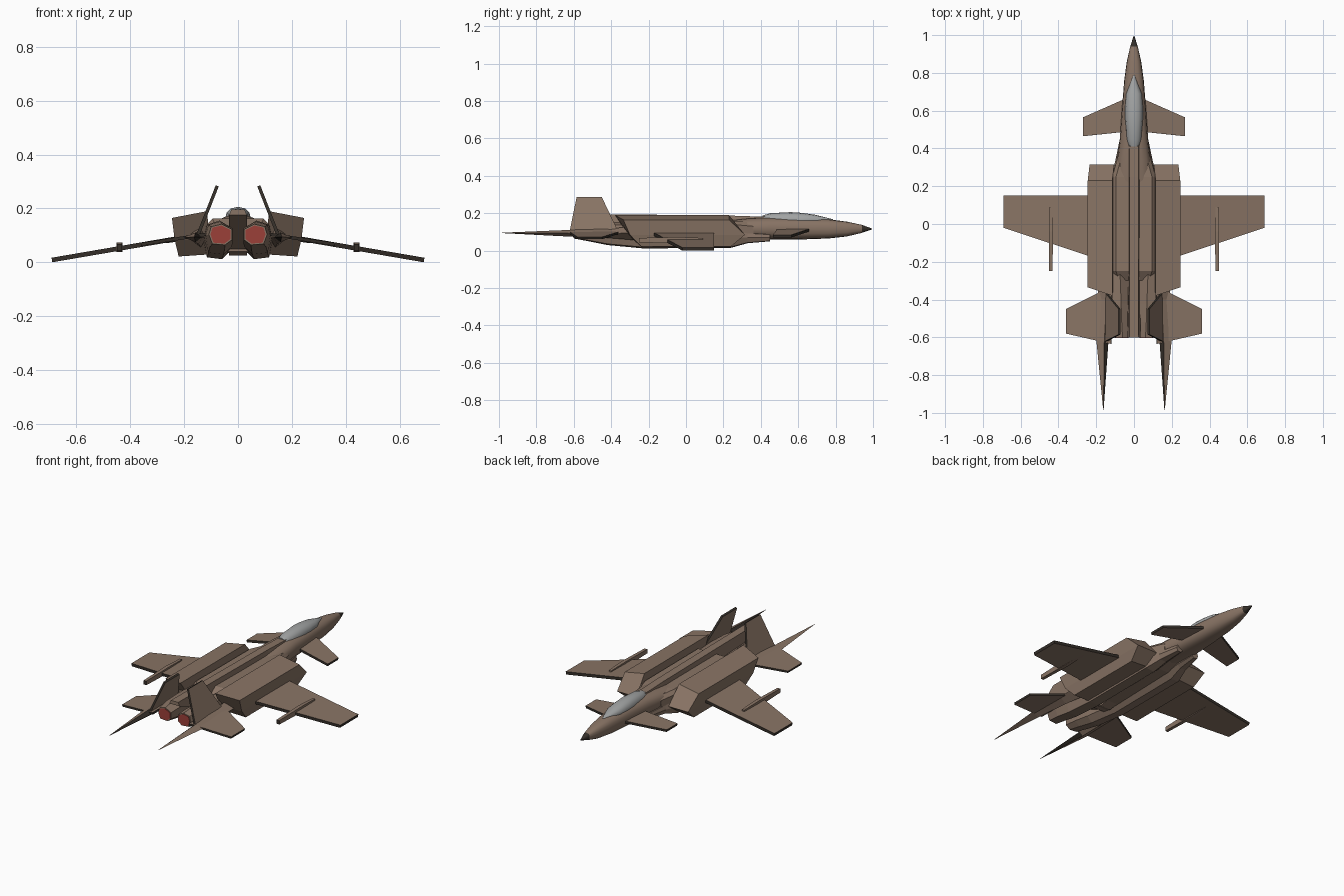
import bpy, bmesh, math
from mathutils import Vector

if "Cube" in bpy.data.objects:
    bpy.data.objects.remove(bpy.data.objects["Cube"])


def material(name, rgb):
    m = bpy.data.materials.new(name)
    m.diffuse_color = (*rgb, 1)
    m.use_nodes = True
    m.node_tree.nodes["Principled BSDF"].inputs["Base Color"].default_value = m.diffuse_color
    return m


BROWN = material("brown_paint", (0.25, 0.175, 0.13))
GLASS = material("grey_glass", (0.36, 0.37, 0.37))
RED = material("exhaust_red", (0.33, 0.05, 0.04))
DARK = material("dark_trim", (0.035, 0.028, 0.022))


def finish(name, bm, mats, smooth=False):
    bmesh.ops.recalc_face_normals(bm, faces=bm.faces)
    me = bpy.data.meshes.new(name)
    bm.to_mesh(me)
    bm.free()
    for m in mats:
        me.materials.append(m)
    ob = bpy.data.objects.new(name, me)
    bpy.context.collection.objects.link(ob)
    if smooth:
        bpy.ops.object.select_all(action='DESELECT')
        ob.select_set(True)
        bpy.context.view_layer.objects.active = ob
        bpy.ops.object.shade_smooth_by_angle(angle=math.radians(35))
    return ob


def loft(name, rings, mats=(BROWN, DARK), smooth=False, split=False, paint=None, rim=0):
    """Skin through rings of 3D points; split caps into two quads if asked."""
    bm = bmesh.new()
    vs = [[bm.verts.new(p) for p in r] for r in rings]
    n = len(rings[0])
    for a, b in zip(vs, vs[1:]):
        for i in range(n):
            f = bm.faces.new((a[i], a[(i + 1) % n], b[(i + 1) % n], b[i]))
            f.material_index = rim
    for r in (vs[0], vs[-1]):
        if split:
            bm.faces.new((r[0], r[1], r[2], r[5]))
            bm.faces.new((r[5], r[2], r[3], r[4]))
        else:
            bm.faces.new(r)
    if paint:
        for f in bm.faces:
            f.material_index = int(paint(f.calc_center_median()))
    return finish(name, bm, mats, smooth)


def flip(rings, s):
    return [[(x * s, y, z) for x, y, z in r] for r in rings]


def pair(name, rings, **kw):
    for s, side in ((1, "right"), (-1, "left")):
        loft(f"{side}_{name}", flip(rings, s), **kw)


def plate(name, outline, t):
    """Thin mirrored panel with dark edges, thickened along its normal."""
    p = [Vector(v) for v in outline]
    nrm = (p[1] - p[0]).cross(p[2] - p[0]).normalized() * t / 2
    pair(name, [[v + nrm for v in p], [v - nrm for v in p]], rim=1)


def oval(y, hw, zb, zt, n=16, k=0.8):
    ring = []
    for i in range(n):
        a = 2 * math.pi * i / n
        c, s = math.cos(a), math.sin(a)
        ring.append((hw * math.copysign(abs(c) ** k, c), y,
                     (zb + zt) / 2 + (zt - zb) / 2 * math.copysign(abs(s) ** k, s)))
    return ring


# Forward fuselage with dark nose tip
loft("nose_fuselage", [oval(*s) for s in (
    (0.995, 0.002, 0.114, 0.118), (0.94, 0.02, 0.095, 0.138),
    (0.86, 0.038, 0.076, 0.155), (0.76, 0.052, 0.065, 0.168),
    (0.62, 0.063, 0.06, 0.175), (0.45, 0.075, 0.06, 0.178),
    (0.34, 0.088, 0.06, 0.175), (0.2, 0.105, 0.05, 0.16))],
    smooth=True, paint=lambda c: c.y > 0.94)

# Canopy
loft("canopy", [oval(*s, 12, 0.9) for s in (
    (0.785, 0.005, 0.155, 0.168), (0.69, 0.041, 0.135, 0.192),
    (0.62, 0.047, 0.12, 0.202), (0.56, 0.048, 0.115, 0.206),
    (0.45, 0.041, 0.115, 0.2), (0.41, 0.03, 0.125, 0.188))],
    mats=(GLASS,), smooth=True)


# Central body between the nacelles
def box_ring(y, hw, zb, zt, c=0.02):
    return [(hw, y, zb + c), (hw, y, zt - c), (hw - c, y, zt), (c - hw, y, zt),
            (-hw, y, zt - c), (-hw, y, zb + c), (c - hw, y, zb), (hw - c, y, zb)]


loft("central_body", [box_ring(*s) for s in (
    (0.36, 0.085, 0.07, 0.15), (0.25, 0.115, 0.04, 0.16),
    (-0.25, 0.115, 0.035, 0.162), (-0.3, 0.1, 0.04, 0.13))])

# Spine: high ridge to the tail with an underside that rises aft
loft("spine", [[(0.034, y, zb), (0.024, y, zt), (-0.024, y, zt), (-0.034, y, zb)]
     for y, zb, zt in ((0.46, 0.14, 0.18), (0.25, 0.12, 0.187), (-0.24, 0.025, 0.193),
                       (-0.6, 0.175, 0.196))])

# Side nacelles: wedge front, undercut rear
prof = [(0.115, 0.19), (0.245, 0.165), (0.235, 0.085),
        (0.22, 0.022), (0.105, 0.03), (0.105, 0.085)]
front = (0.23, 0.23, 0.315, 0.24, 0.24, 0.315)
rear = (-0.38, -0.335, -0.3, -0.24, -0.25, -0.31)
pair("nacelle", [[(x, y, z) for (x, z), y in zip(prof, ys)] for ys in (front, rear)],
     split=True)


# Angular engines: lower tunnels narrowing to red exhausts
def hexa(y, xi, xo, zb, zt):
    w, h = xo - xi, zt - zb
    return [(xi, y, zb + 0.25 * h), (xi + 0.3 * w, y, zb), (xo - 0.15 * w, y, zb + 0.05 * h),
            (xo, y, zb + 0.5 * h), (xo - 0.1 * w, y, zt - 0.12 * h),
            (xi + 0.45 * w, y, zt), (xi, y, zt - 0.25 * h)]


pair("engine", [hexa(*s) for s in (
    (0.45, 0.035, 0.075, 0.05, 0.09), (0.33, 0.03, 0.1, 0.04, 0.1),
    (0.24, 0.03, 0.13, 0.015, 0.12), (-0.23, 0.03, 0.13, 0.012, 0.15),
    (-0.42, 0.022, 0.125, 0.03, 0.155), (-0.52, 0.02, 0.12, 0.05, 0.152),
    (-0.6, 0.022, 0.108, 0.065, 0.142))])
pair("exhaust", [hexa(y, 0.028, 0.102, 0.07, 0.137) for y in (-0.597, -0.603)],
     mats=(RED,))

# Drooping main wings
plate("wing", [(0.13, 0.15, 0.105), (0.69, 0.15, 0.009),
               (0.69, -0.02, 0.009), (0.13, -0.205, 0.105)], 0.017)

# Rails under and over the wings
pair("wing_rail", [[(0.44 + dx * w, y, 0.056 + dz * h) for dx, dz in
                    ((-1, -1), (1, -1), (1, 1), (-1, 1))]
                   for y, w, h in ((0.09, 0.008, 0.012), (-0.04, 0.011, 0.017),
                                   (-0.25, 0.009, 0.012))],
     paint=lambda c: c.y < -0.24)

# Canards
plate("canard", [(0.03, 0.67, 0.113), (0.268, 0.565, 0.078),
                 (0.268, 0.465, 0.078), (0.03, 0.49, 0.113)], 0.014)

# Horizontal stabilisers
plate("stabiliser", [(0.12, -0.33, 0.104), (0.36, -0.45, 0.067),
                     (0.36, -0.58, 0.067), (0.12, -0.635, 0.104)], 0.012)

# Fins canted inward
plate("fin", [(0.155, -0.355, 0.085), (0.077, -0.45, 0.284),
              (0.077, -0.585, 0.284), (0.155, -0.625, 0.085)], 0.012)

# Tail booms ending in long spikes with dark inner faces
pair("tail_spike", [[(x - w, y, z), (x - 0.3 * w, y, z + h), (x + w, y, z),
                     (x - 0.3 * w, y, z - h)] for x, y, z, w, h in (
    (0.15, -0.26, 0.095, 0.04, 0.04), (0.155, -0.4, 0.092, 0.035, 0.025),
    (0.167, -0.62, 0.093, 0.032, 0.018), (0.162, -0.985, 0.095, 0.001, 0.001))],
    paint=lambda c: c.y < -0.62 and abs(c.x) < 0.16)
